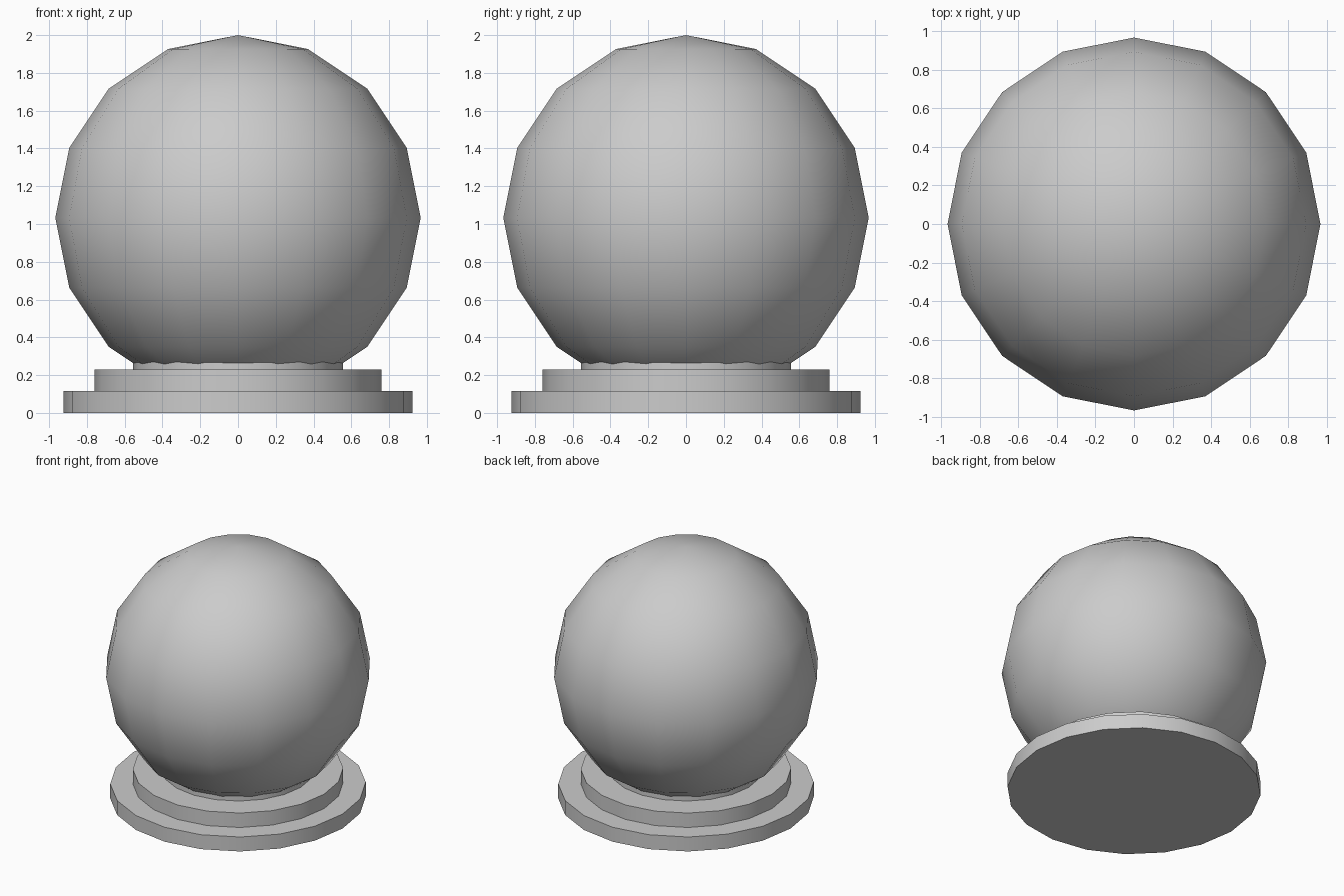
import bpy
import math

if "Cube" in bpy.data.objects:
    bpy.data.objects.remove(bpy.data.objects["Cube"])


def finish(name):
    obj = bpy.context.object
    obj.name = name
    bpy.ops.object.shade_smooth_by_angle(angle=math.radians(50))
    return obj


def tier(name, radius, z0, z1):
    bpy.ops.mesh.primitive_cylinder_add(
        vertices=20, radius=radius, depth=z1 - z0,
        location=(0, 0, (z0 + z1) / 2), rotation=(0, 0, 0))
    return finish(name)


# Stepped round stand, the collar runs up into the ball
tier("base_plate", 0.923, 0.0, 0.115)
tier("middle_step", 0.76, 0.115, 0.23)
tier("collar", 0.555, 0.23, 0.345)

# Low-poly smooth ball
bpy.ops.mesh.primitive_uv_sphere_add(
    segments=16, ring_count=8, radius=0.967, location=(0, 0, 1.033))
finish("ball")
